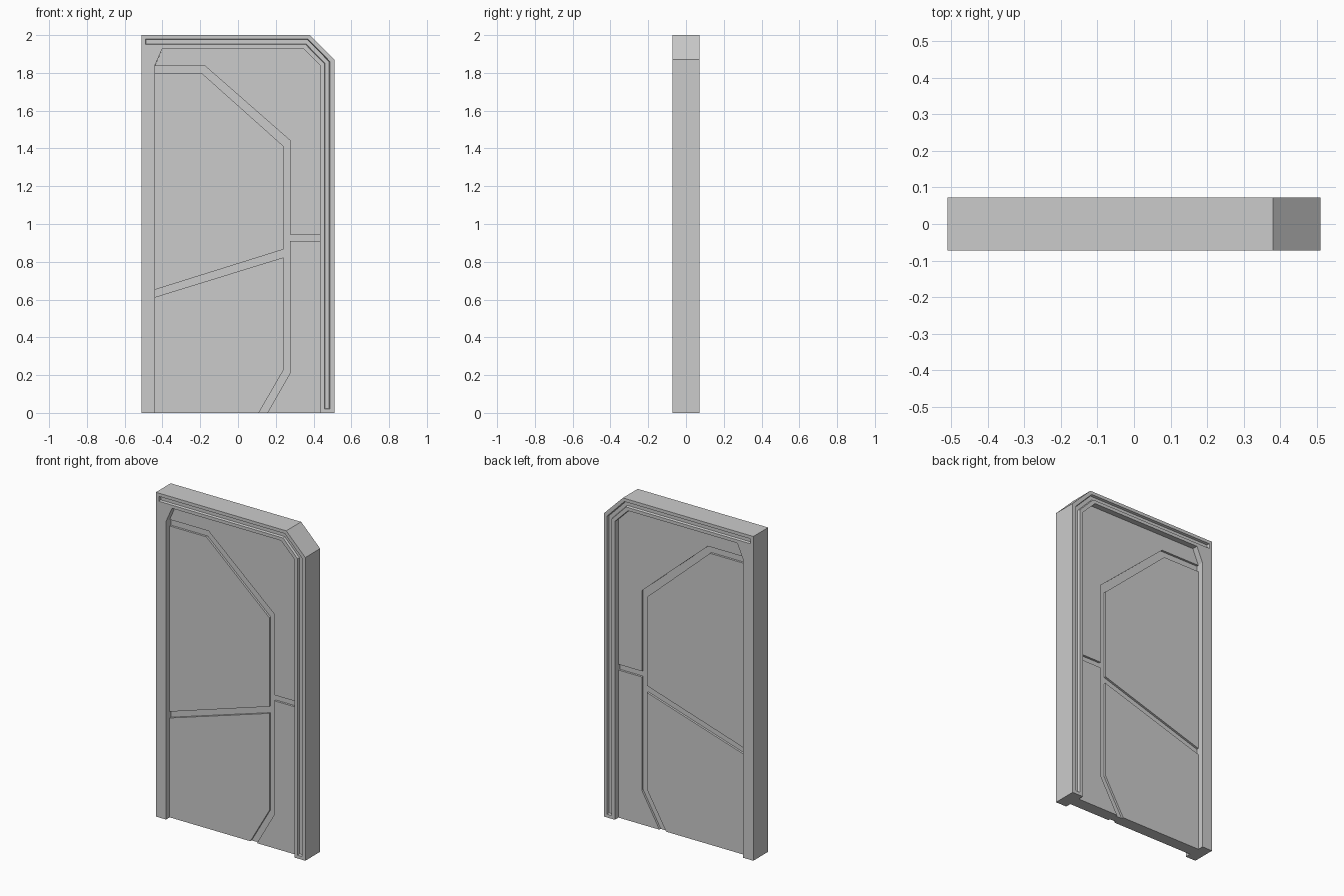
import bpy, bmesh
from mathutils import Vector

if "Cube" in bpy.data.objects:
    bpy.data.objects.remove(bpy.data.objects["Cube"])

HALF = 0.0725      # half thickness of frame
PLATE = 0.037      # half thickness of raised plates
CORE = 0.024       # half thickness at the seams


def offset(poly, d):
    """Grow (d > 0) a clockwise x/z polygon with mitred corners."""
    out = []
    for i, p in enumerate(poly):
        p, a, b = Vector(p), Vector(poly[i - 1]), Vector(poly[(i + 1) % len(poly)])
        u, v = (p - a).normalized(), (b - p).normalized()
        n1, n2 = Vector((-u.y, u.x)), Vector((-v.y, v.x))
        out.append(p + (n1 + n2) * d / (1 + n1.dot(n2)))
    return out


def loft(name, poly_a, ya, poly_b, yb):
    """Solid between two x/z polygons lying at two depths."""
    bm = bmesh.new()
    a = [bm.verts.new((x, ya, z)) for x, z in poly_a]
    b = [bm.verts.new((x, yb, z)) for x, z in poly_b]
    bm.faces.new(a)
    bm.faces.new(b[::-1])
    for i in range(len(a)):
        j = (i + 1) % len(a)
        bm.faces.new((a[j], a[i], b[i], b[j]))
    bmesh.ops.recalc_face_normals(bm, faces=bm.faces)
    me = bpy.data.meshes.new(name)
    bm.to_mesh(me)
    bm.free()
    ob = bpy.data.objects.new(name, me)
    bpy.context.collection.objects.link(ob)
    return ob


def prism(name, poly, half):
    return loft(name, poly, -half, poly, half)


# Outer frame with one clipped corner
opening = [(-0.44, 0), (-0.44, 1.84), (-0.40, 1.93), (0.345, 1.93), (0.435, 1.84), (0.435, 0)]
outer = [(0.51, 0), (0.51, 1.87), (0.38, 2), (-0.51, 2), (-0.51, 0)]
frame = prism("door_frame", opening + outer, HALF)

# Decorative groove cut into both faces of the frame
groove = [(-0.49, 1.98), (0.37, 1.98), (0.487, 1.86), (0.487, 0.02),
          (0.457, 0.02), (0.457, 1.848), (0.358, 1.95), (-0.49, 1.95)]
for side, label in ((-1, "front"), (1, "back")):
    cutter = loft(label + "_groove_cutter", offset(groove, 0.004), side * (HALF + 0.014),
                  offset(groove, -0.004), side * (HALF - 0.014))
    cutter.hide_render = True
    cutter.hide_viewport = True
    cutter.display_type = 'WIRE'
    mod = frame.modifiers.new(label + "_groove", 'BOOLEAN')
    mod.object = cutter
    mod.solver = 'EXACT'

# Recessed core forming the seam floor
prism("door_core", opening, CORE)

# Raised plates separated by seams
plates = {
    "upper_left_plate": [(-0.44, 0.652), (-0.44, 1.797), (-0.19, 1.797), (0.24, 1.413), (0.24, 0.865)],
    "lower_left_plate": [(-0.44, 0), (-0.44, 0.613), (0.24, 0.823), (0.24, 0.225), (0.11, 0)],
    "upper_right_plate": [(-0.44, 1.837), (-0.40, 1.93), (0.345, 1.93), (0.435, 1.84), (0.435, 0.945),
                          (0.275, 0.945), (0.275, 1.443), (-0.175, 1.837)],
    "lower_right_plate": [(0.155, 0), (0.275, 0.21), (0.275, 0.91), (0.435, 0.91), (0.435, 0)],
}
for name, poly in plates.items():
    prism(name, poly, PLATE)
